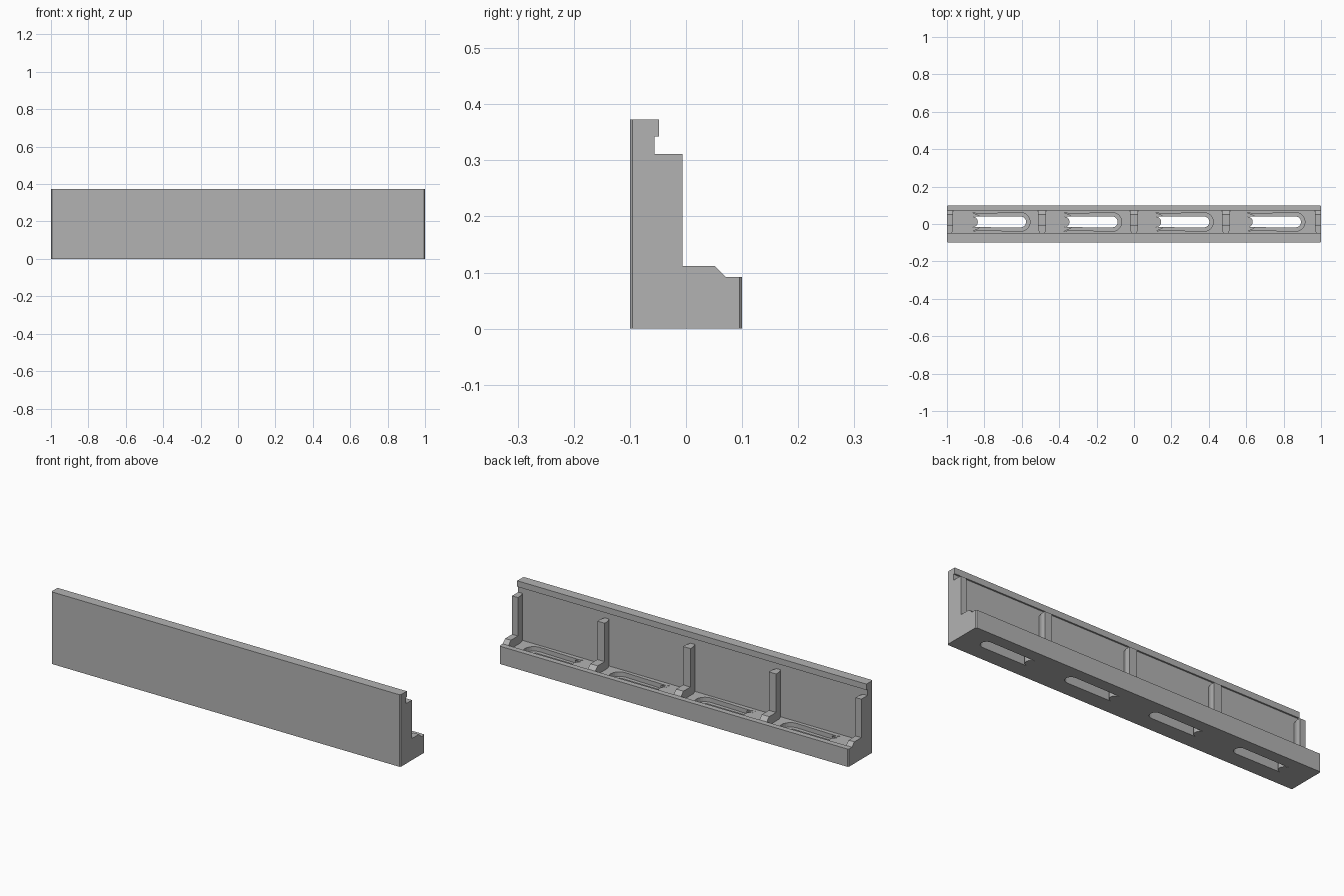
import bpy, bmesh, math
from mathutils import Vector

if "Cube" in bpy.data.objects:
    bpy.data.objects.remove(bpy.data.objects["Cube"], do_unlink=True)

grey = bpy.data.materials.new("plain grey")
grey.use_nodes = True
colour = (0.45, 0.45, 0.45, 1)
grey.diffuse_color = colour
grey.node_tree.nodes["Principled BSDF"].inputs["Base Color"].default_value = colour

FLOOR, RIM, RIM_IN, WALL = 0.068, 0.092, 0.071, -0.056


def add_object(name, bm):
    bmesh.ops.recalc_face_normals(bm, faces=bm.faces)
    mesh = bpy.data.meshes.new(name)
    bm.to_mesh(mesh)
    bm.free()
    mesh.materials.append(grey)
    obj = bpy.data.objects.new(name, mesh)
    bpy.context.collection.objects.link(obj)
    return obj


def prism(points, direction):
    """Closed outline extruded along a direction."""
    bm = bmesh.new()
    face = bm.faces.new([bm.verts.new(p) for p in points])
    out = bmesh.ops.extrude_face_region(bm, geom=[face])
    moved = [g for g in out["geom"] if isinstance(g, bmesh.types.BMVert)]
    bmesh.ops.translate(bm, verts=moved, vec=Vector(direction))
    return bm


# L-shaped body: wall with top lip, recessed floor and back rim
body_profile = [(-0.1, 0), (0.1, 0), (0.1, RIM), (RIM_IN, RIM), (RIM_IN, FLOOR),
                (WALL, FLOOR), (WALL, 0.342), (-0.048, 0.342),
                (-0.048, 0.373), (-0.1, 0.373)]
bm = prism([(-1, y, z) for y, z in body_profile], (2, 0, 0))
corners = [e for e in bm.edges
           if all(abs(abs(v.co.y) - 0.1) < 1e-4 for v in e.verts)
           and abs(e.verts[0].co.z - e.verts[1].co.z) > 0.05]
bmesh.ops.bevel(bm, geom=corners, offset=0.005, segments=1, affect='EDGES')
body = add_object("bracket_body", bm)


# Slotted holes with a wider counterbore above
def slot_cutter(x, half_length, radius, z0, z1):
    steps = 12
    points = []
    for side in (1, -1):
        for i in range(steps + 1):
            a = side * math.pi / 2 - math.pi / 2 + math.pi * (i / steps - 0.5) + math.pi / 2
            a = a - math.pi / 2 if side == 1 else a + math.pi / 2
            points.append((x + side * (half_length - radius) + radius * math.cos(a),
                           0.011 + radius * math.sin(a), z0))
    # order the outline around the slot centre
    points.sort(key=lambda p: math.atan2(p[1] - 0.011, p[0] - x))
    return add_object("slot_cutter", prism(points, (0, 0, z1 - z0)))


cutters = []
for x in (-0.735, -0.245, 0.245, 0.735):
    cutters.append(slot_cutter(x, 0.158, 0.029, -0.1, 0.2))
    cutters.append(slot_cutter(x, 0.179, 0.05, 0.045, 0.2))
for cutter in cutters:
    cutter.hide_render = True
    mod = body.modifiers.new("slot", 'BOOLEAN')
    mod.object, mod.operation, mod.solver = cutter, 'DIFFERENCE', 'EXACT'
bpy.context.view_layer.update()
evaluated = body.evaluated_get(bpy.context.evaluated_depsgraph_get())
cut_mesh = bpy.data.meshes.new_from_object(evaluated)
body.modifiers.clear()
body.data = cut_mesh
for cutter in cutters:
    bpy.data.objects.remove(cutter, do_unlink=True)

# Stiffening ribs: upright plus chamfered foot, narrowing at the wall
rib_profile = [(WALL, FLOOR), (RIM_IN, FLOOR), (RIM_IN, RIM), (0.051, 0.112),
               (-0.006, 0.112), (-0.006, 0.311), (WALL, 0.311)]
ribs = [("left_end_rib", 0.967, 1), ("left_rib", 0.47, 0.512),
        ("middle_rib", -0.021, 0.021), ("right_rib", -0.512, -0.47),
        ("right_end_rib", -1, -0.967)]
for name, x0, x1 in ribs:
    bm = prism([(x0, y, z) for y, z in rib_profile], (x1 - x0, 0, 0))
    bmesh.ops.bisect_plane(bm, geom=bm.verts[:] + bm.edges[:] + bm.faces[:],
                           plane_co=(0, -0.03, 0), plane_no=(0, 1, 0))
    for v in bm.verts:
        if v.co.y < -0.05 and abs(v.co.x) < 0.999:
            v.co.x += 0.009 if abs(v.co.x - x0) < 1e-4 else -0.009
    add_object(name, bm)
